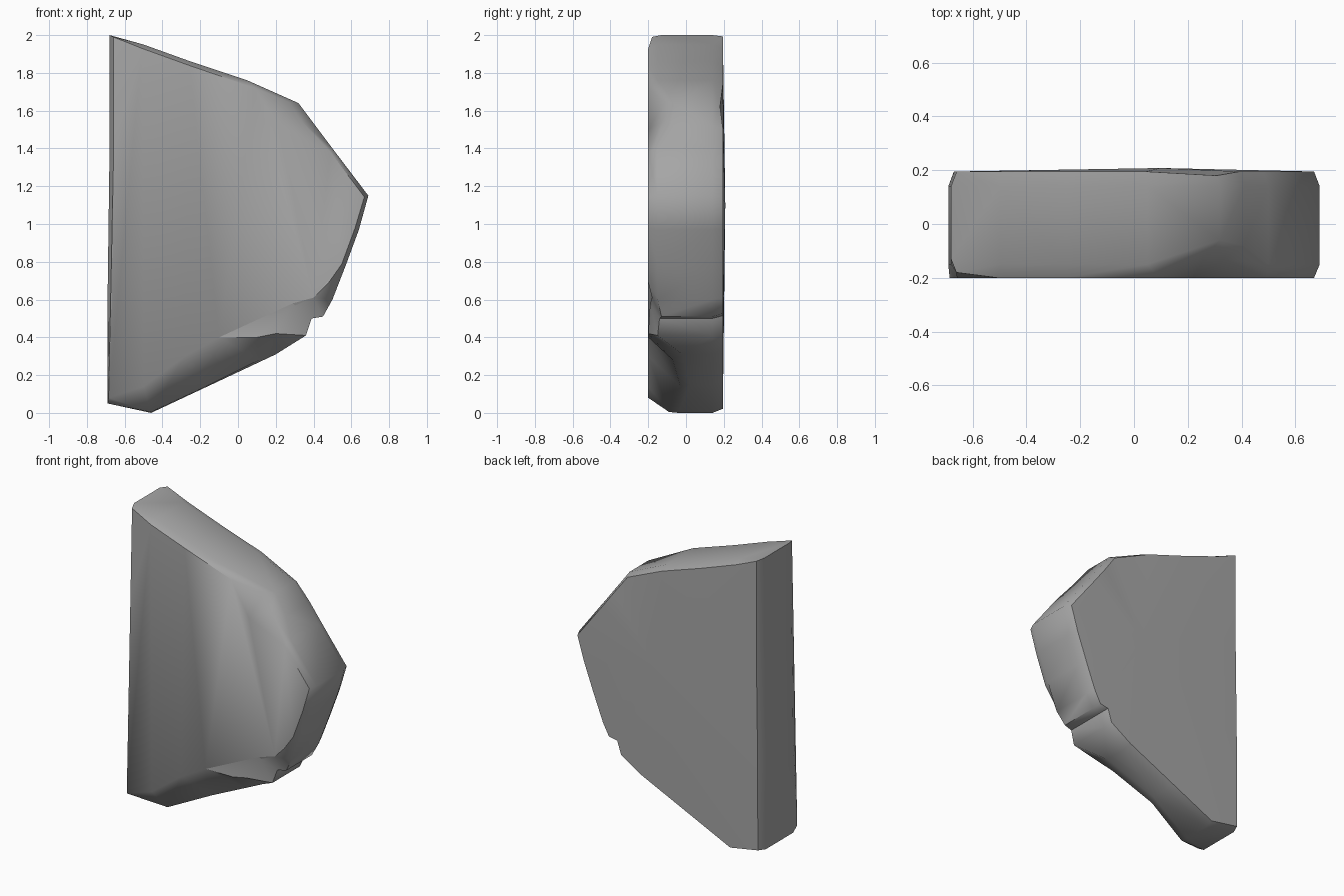
import bpy
import bmesh
import math
from mathutils import Vector

default_cube = bpy.data.objects.get("Cube")
if default_cube:
    bpy.data.objects.remove(default_cube, do_unlink=True)

FRONT, BACK = -0.2, 0.2
RIM_INSET = 0.022


def make_material(name, value):
    material = bpy.data.materials.new(name)
    material.use_nodes = True
    colour = (value, value, value, 1)
    material.diffuse_color = colour
    shader = material.node_tree.nodes["Principled BSDF"]
    shader.inputs["Base Color"].default_value = colour
    shader.inputs["Roughness"].default_value = 0.9
    return material


# Silhouette of the slab as (x, z), clockwise from the tall corner
outline = [
    (-.68, 2), (-.5, 1.95), (-.25, 1.86), (.05, 1.76), (.32, 1.64),
    (.41, 1.52), (.5, 1.4), (.69, 1.15), (.64, .97), (.57, .78),
    (.5, .6), (.45, .51), (.39, .5), (.36, .41), (.2, .31),
    (-.14, .15), (-.46, 0), (-.69, .05), (-.69, .65), (-.68, 1.4),
]
count = len(outline)

# Front rim points moved by the upper chip, the ledge and the lower chip
chipped_front = {
    0: (-.66, -.18, 1.99),
    3: (.09, FRONT, 1.72), 4: (.27, -.11, 1.645),
    5: (.34, -.13, 1.54), 6: (.49, FRONT, 1.38),
    10: (.48, FRONT, .69), 11: (.4, -.18, .61),
    12: (.29, -.19, .58), 13: (.2, FRONT, .42),
    14: (.11, -.07, .28), 15: (-.17, -.03, .14),
    16: (-.46, -.09, .005), 17: (-.685, FRONT, .08),
}


def inset_point(index, y):
    """Point of the outline moved towards the inside of the slab."""
    before, here, after = (Vector(outline[(index + step) % count])
                           for step in (-1, 0, 1))
    along = (after - before).normalized()
    inward = Vector((along.y, -along.x))
    moved = here + inward * RIM_INSET
    return Vector((moved.x, y, moved.y))


def outline_point(index, y):
    x, z = outline[index]
    return Vector((x, y, z))


front_points, shoulder_points, heel_points, back_points = [], [], [], []
for index in range(count):
    front = Vector(chipped_front.get(index, inset_point(index, FRONT)))
    front_points.append(front)
    shoulder_points.append(outline_point(index, max(-.15, front.y + .05)))
    heel_points.append(outline_point(index, .14))
    back_points.append(inset_point(index, .18 if index == 4 else .195))

mesh_builder = bmesh.new()
rings = [[mesh_builder.verts.new(point) for point in points]
         for points in (front_points, shoulder_points, heel_points, back_points)]

# Rim: bridge neighbouring rings
for near, far in zip(rings, rings[1:]):
    for index in range(count):
        following = (index + 1) % count
        mesh_builder.faces.new((near[index], near[following],
                                far[following], far[index]))

# Front: flat face with two soft-edged chips
front_ring = rings[0]
upper_chip_root = mesh_builder.verts.new((.22, FRONT, 1.5))
lower_chip_edge = [mesh_builder.verts.new((x, FRONT, z)) for x, z in
                   ((.1, .4), (-.1, .4), (-.28, .3), (-.5, .14))]
front_faces = [
    front_ring[:4] + [upper_chip_root] + front_ring[6:14]
    + lower_chip_edge + front_ring[17:],
    front_ring[3:7] + [upper_chip_root],
    front_ring[13:18] + lower_chip_edge[::-1],
]
for corners in front_faces:
    mesh_builder.faces.new(corners)

# Back: very shallow bulge
bulge = mesh_builder.verts.new((.1, BACK + .008, 1.1))
for index in range(count):
    mesh_builder.faces.new((rings[-1][index], rings[-1][(index + 1) % count], bulge))

bmesh.ops.triangulate(mesh_builder, faces=mesh_builder.faces[:])
bmesh.ops.recalc_face_normals(mesh_builder, faces=mesh_builder.faces[:])

mesh = bpy.data.meshes.new("stone_slab")
mesh_builder.to_mesh(mesh)
mesh_builder.free()
mesh.materials.append(make_material("stone grey", .38))

slab = bpy.data.objects.new("stone_slab", mesh)
bpy.context.collection.objects.link(slab)
bpy.ops.object.select_all(action="DESELECT")
slab.select_set(True)
bpy.context.view_layer.objects.active = slab
bpy.ops.object.shade_smooth_by_angle(angle=math.radians(50))
